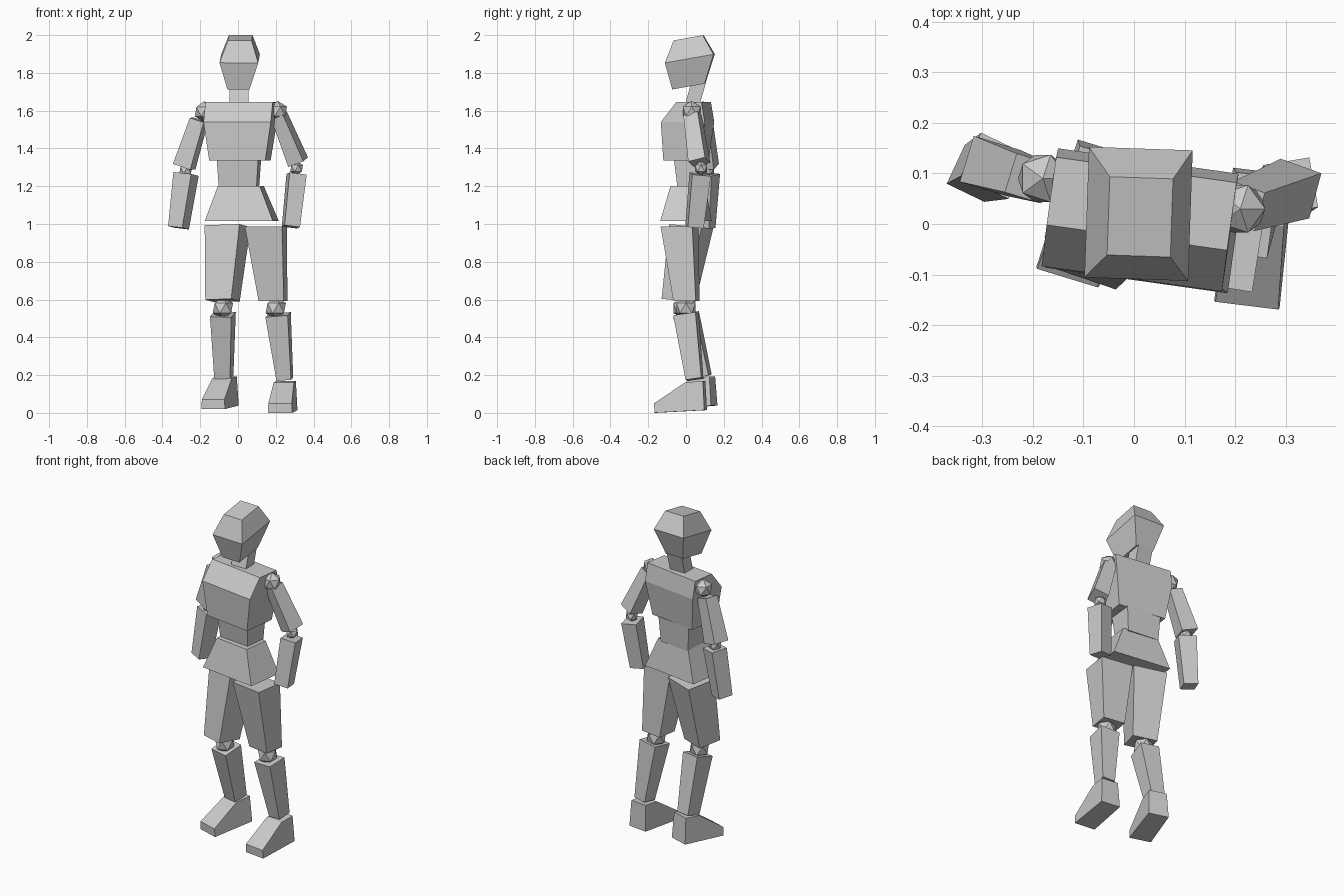
import bpy, bmesh, math
from mathutils import Vector, Matrix

if "Cube" in bpy.data.objects:
    bpy.data.objects.remove(bpy.data.objects["Cube"])

grey = bpy.data.materials.new("plain grey")
grey.diffuse_color = (0.6, 0.6, 0.6, 1)
grey.use_nodes = True
grey.node_tree.nodes["Principled BSDF"].inputs["Base Color"].default_value = grey.diffuse_color


def finish(name, bm):
    bmesh.ops.recalc_face_normals(bm, faces=bm.faces)
    mesh = bpy.data.meshes.new(name)
    bm.to_mesh(mesh)
    bm.free()
    mesh.materials.append(grey)
    obj = bpy.data.objects.new(name, mesh)
    bpy.context.collection.objects.link(obj)
    return obj


def block(name, rings, yaw=0, up=None):
    """Tapered block through rectangular rings (x, y, z, width, depth)."""
    centres = [Vector(r[:3]) for r in rings]
    az = Vector(up).normalized() if up else (centres[-1] - centres[0]).normalized()
    a = math.radians(yaw)
    ax = Vector((math.cos(a), math.sin(a), 0))
    ax = (ax - az * ax.dot(az)).normalized()
    ay = az.cross(ax)
    bm = bmesh.new()
    loops = []
    for c, r in zip(centres, rings):
        loops.append([bm.verts.new(c + ax * sx * r[3] / 2 + ay * sy * r[4] / 2)
                      for sx, sy in ((-1, -1), (1, -1), (1, 1), (-1, 1))])
    bm.faces.new(loops[0])
    bm.faces.new(loops[-1])
    for lo, hi in zip(loops, loops[1:]):
        for i in range(4):
            j = (i + 1) % 4
            bm.faces.new((lo[i], lo[j], hi[j], hi[i]))
    return finish(name, bm)


def joint(name, centre, radius):
    bm = bmesh.new()
    bmesh.ops.create_icosphere(bm, subdivisions=1, radius=radius,
                               matrix=Matrix.Translation(centre))
    return finish(name, bm)


def foot(name, origin, yaw, pitch):
    # side profile: y, z, width
    profile = [(-.14, 0, .13), (-.14, .05, .125), (.03, .152, .108),
               (.125, .155, .105), (.125, 0, .12)]
    bm = bmesh.new()
    left = [bm.verts.new((-w / 2, y, z)) for y, z, w in profile]
    right = [bm.verts.new((w / 2, y, z)) for y, z, w in profile]
    bm.faces.new(left)
    bm.faces.new(right)
    for i in range(5):
        j = (i + 1) % 5
        bm.faces.new((left[i], left[j], right[j], right[i]))
    bm.transform(Matrix.Translation(origin)
                 @ Matrix.Rotation(math.radians(yaw), 4, 'Z')
                 @ Matrix.Rotation(math.radians(pitch), 4, 'X'))
    return finish(name, bm)


UP = (0, 0, 1)

# head and neck
block("head", [(.005, .015, 1.728, .117, .174), (.009, .02, 1.876, .205, .262),
               (.012, .014, 1.986, .125, .157)], -2, (0, -.174, .985))
block("neck", [(.005, .03, 1.62, .1, .075), (.005, .07, 1.76, .1, .075)])

# torso
block("chest", [(.01, 0, 1.335, .3, .2), (.012, .008, 1.54, .36, .235),
                (.015, .04, 1.645, .36, .135)], -8, UP)
block("waist", [(.005, .03, 1.19, .2, .13), (.005, .025, 1.34, .22, .155)], -6, UP)
block("hips", [(.02, 0, 1.015, .365, .225), (.015, .01, 1.2, .225, .155)], -8, UP)

# left side of the picture plane (-x) leg
block("thigh_a", [(-.082, -.04, .595, .145, .14), (-.055, .028, .988, .195, .18)], -19,
      (0, .1, 1))
joint("knee_a", (-.08, -.015, .555), .06)
block("shin_a", [(-.075, .085, .19, .085, .09), (-.08, 0, .522, .115, .12)], -12)
foot("foot_a", (-.09, .03, .03), -17, 4)

# +x leg
block("thigh_b", [(.185, .003, .592, .135, .12), (.148, -.035, .988, .2, .17)], -9, UP)
joint("knee_b", (.2, 0, .555), .06)
block("shin_b", [(.248, .045, .178, .078, .085), (.212, 0, .52, .12, .12)], -8)
foot("foot_b", (.24, -.02, .008), -7, 3)

# -x arm
joint("shoulder_a", (-.18, .09, 1.595), .055)
block("upper_arm_a", [(-.285, .115, 1.303, .1, .095), (-.207, .09, 1.55, .08, .08)], -17)
joint("elbow_a", (-.277, .115, 1.285), .038)
block("forearm_a", [(-.315, .1, .98, .083, .085), (-.275, .115, 1.265, .105, .095)], -25)

# +x arm
joint("shoulder_b", (.21, .03, 1.597), .055)
block("upper_arm_b", [(.318, .07, 1.328, .09, .095), (.217, .035, 1.575, .07, .08)], -15)
joint("elbow_b", (.31, .08, 1.295), .038)
block("forearm_b", [(.28, .045, .985, .083, .085), (.31, .075, 1.263, .092, .1)], 10)
